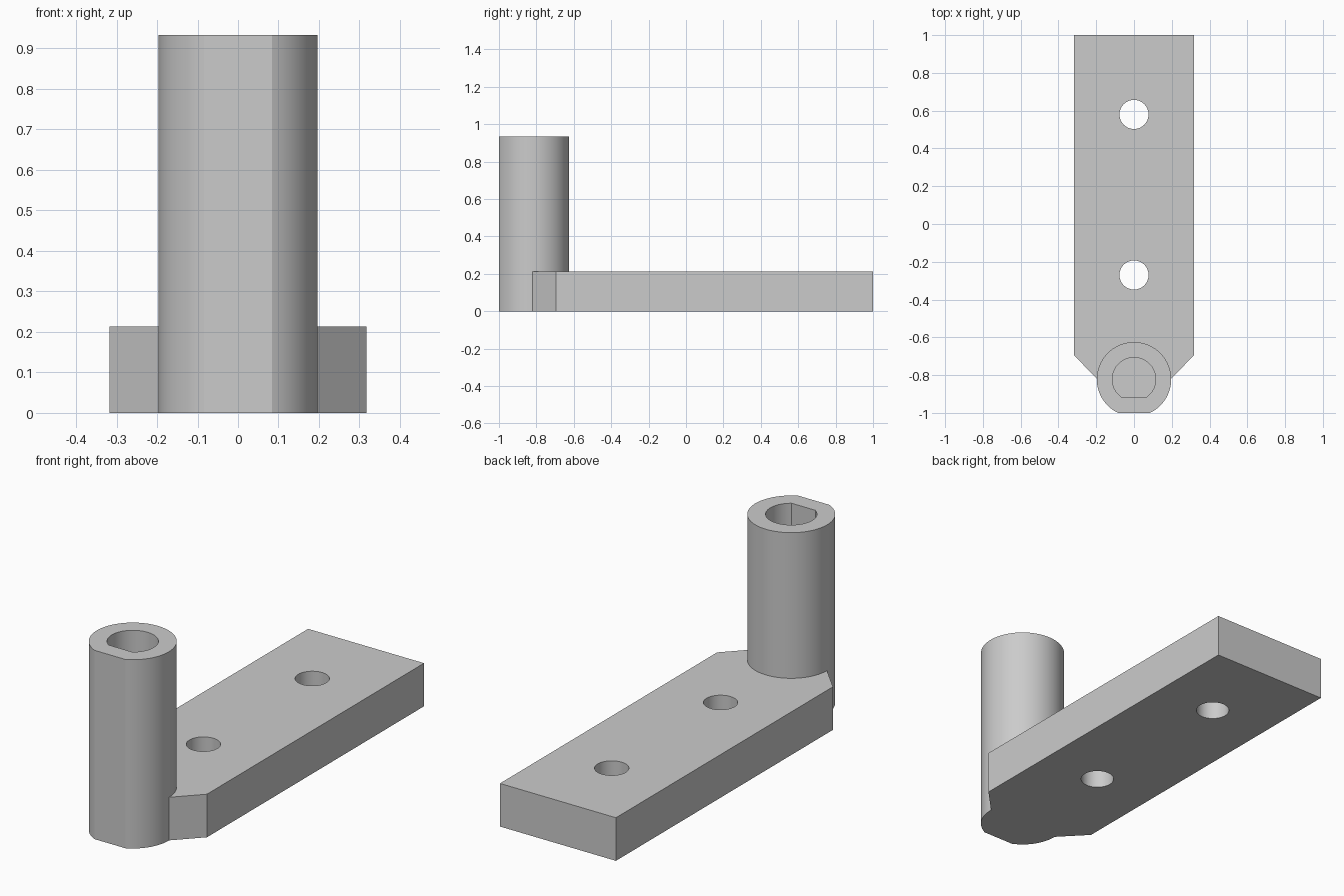
import bpy, bmesh, math

if "Cube" in bpy.data.objects:
    bpy.data.objects.remove(bpy.data.objects["Cube"], do_unlink=True)

grey = bpy.data.materials.new("plain grey")
grey.use_nodes = True
grey.diffuse_color = (0.6, 0.6, 0.6, 1)
grey.node_tree.nodes["Principled BSDF"].inputs["Base Color"].default_value = (0.6, 0.6, 0.6, 1)

POST_Y = -0.822
PLATE_H = 0.213
POST_H = 0.933


def prism(name, outline, z0, z1):
    """Extrude a closed outline from z0 to z1."""
    bm = bmesh.new()
    face = bm.faces.new([bm.verts.new((x, y, z0)) for x, y in outline])
    grown = bmesh.ops.extrude_face_region(bm, geom=[face])["geom"]
    top = [v for v in grown if isinstance(v, bmesh.types.BMVert)]
    bmesh.ops.translate(bm, verts=top, vec=(0, 0, z1 - z0))
    bmesh.ops.recalc_face_normals(bm, faces=bm.faces)
    mesh = bpy.data.meshes.new(name)
    bm.to_mesh(mesh)
    bm.free()
    mesh.materials.append(grey)
    obj = bpy.data.objects.new(name, mesh)
    bpy.context.collection.objects.link(obj)
    return obj


def round_outline(cy, r, flat=None, n=64):
    """Circle, optionally cut by a flat on its front side."""
    half = math.acos(flat / r) if flat else 0
    sweep = 2 * math.pi - 2 * half
    count = n + 1 if flat else n
    start = -math.pi / 2 + half
    return [(r * math.cos(start + sweep * i / n), cy + r * math.sin(start + sweep * i / n))
            for i in range(count)]


def combine(target, tool, operation):
    """Apply a boolean and drop the tool object."""
    mod = target.modifiers.new(operation.lower(), 'BOOLEAN')
    mod.operation = operation
    mod.solver = 'EXACT'
    mod.object = tool
    bpy.context.view_layer.objects.active = target
    bpy.ops.object.modifier_apply(modifier=mod.name)
    bpy.data.objects.remove(tool, do_unlink=True)


# Mounting plate with chamfered front corners
right_side = [(-0.317, 1), (-0.317, -0.695), (-0.18, -0.837)]
bracket = prism("mounting_bracket", right_side + [(-x, y) for x, y in reversed(right_side)], 0, PLATE_H)

# Upright post with a flat front
combine(bracket, prism("post", round_outline(POST_Y, 0.197, 0.178), 0, POST_H), 'UNION')

# Blind D-shaped bore in the post
combine(bracket, prism("bore_cutter", round_outline(POST_Y, 0.115, 0.095), PLATE_H, POST_H + 0.1), 'DIFFERENCE')

# Two screw holes through the plate
for y in (0.58, -0.27):
    combine(bracket, prism("hole_cutter", round_outline(y, 0.077, n=48), -0.1, PLATE_H + 0.1), 'DIFFERENCE')

# Smooth round walls, sharp edges kept
bpy.ops.object.select_all(action='DESELECT')
bracket.select_set(True)
bpy.context.view_layer.objects.active = bracket
bpy.ops.object.shade_smooth_by_angle(angle=math.radians(20))
